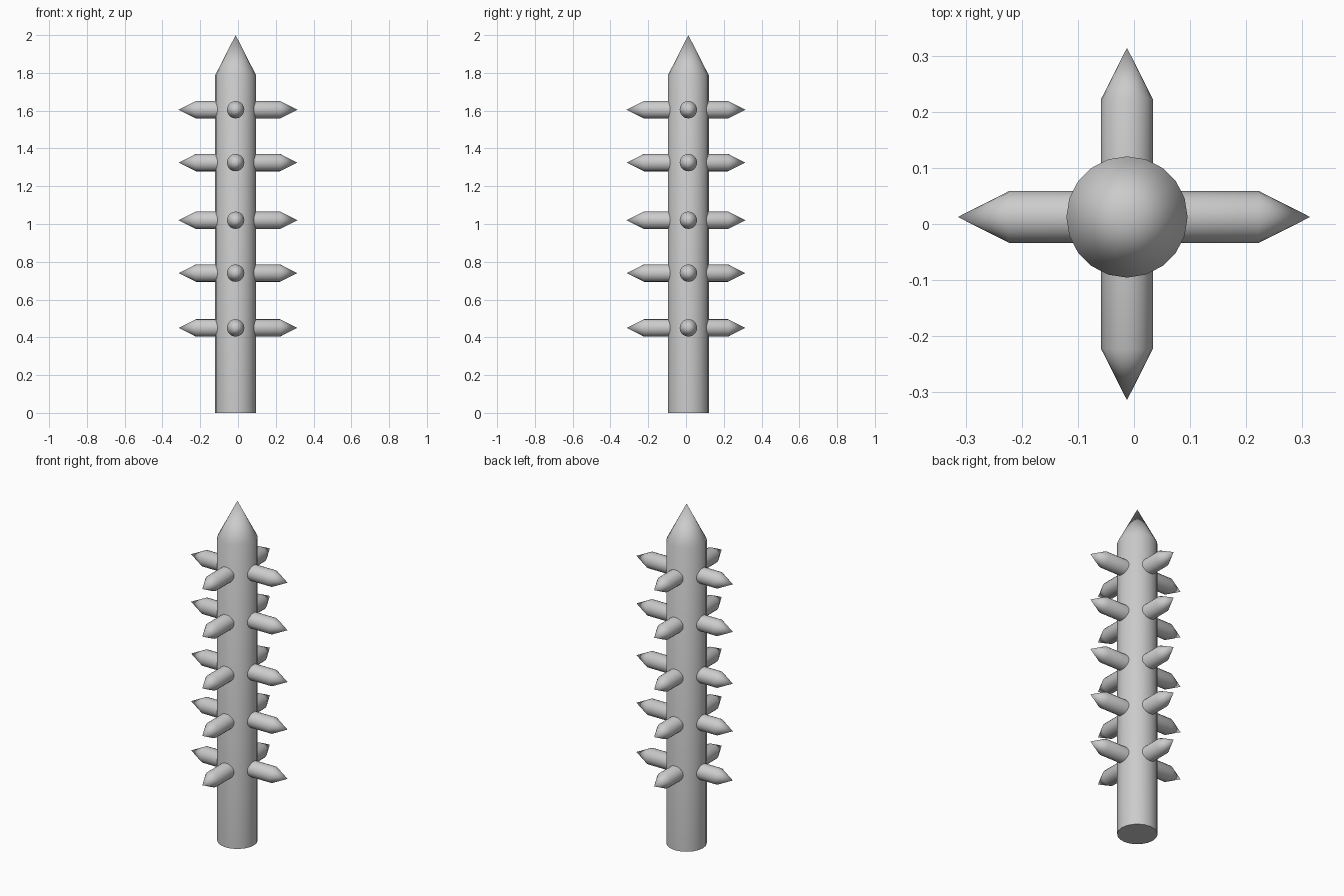
import bpy, bmesh
from math import radians, pi
from mathutils import Matrix, Vector

if "Cube" in bpy.data.objects:
    bpy.data.objects.remove(bpy.data.objects["Cube"])

SIDES = 20
CX, CY = -0.0125, 0.0125          # post axis
LEVELS = (0.45, 0.74, 1.02, 1.325, 1.605)


def lathe(name, profile, matrix):
    """Revolve a (radius, height) profile about z, then place it."""
    bm = bmesh.new()
    verts = [bm.verts.new((r, 0, h)) for r, h in profile]
    edges = [bm.edges.new(pair) for pair in zip(verts, verts[1:])]
    bmesh.ops.spin(bm, geom=verts + edges, cent=(0, 0, 0), axis=(0, 0, 1),
                   angle=2 * pi, steps=SIDES)
    bmesh.ops.remove_doubles(bm, verts=bm.verts, dist=1e-4)
    bmesh.ops.recalc_face_normals(bm, faces=bm.faces)
    bm.transform(matrix)
    mesh = bpy.data.meshes.new(name)
    bm.to_mesh(mesh)
    bm.free()
    obj = bpy.data.objects.new(name, mesh)
    bpy.context.collection.objects.link(obj)
    bpy.ops.object.select_all(action='DESELECT')
    obj.select_set(True)
    bpy.context.view_layer.objects.active = obj
    bpy.ops.object.shade_smooth_by_angle(angle=radians(40))
    return obj


# Pointed post
lathe("post", [(0, 0), (0.108, 0), (0.108, 1.788), (0, 2)],
      Matrix.Translation((CX, CY, 0)))

# Crossed double-ended spikes running through the post
spike = [(0, -0.314), (0.046, -0.223), (0.046, 0.223), (0, 0.314)]
for i, z in enumerate(LEVELS, 1):
    lathe(f"side_spikes_{i}", spike,
          Matrix.Translation((0, CY, z)) @ Matrix.Rotation(pi / 2, 4, 'Y'))
    lathe(f"front_back_spikes_{i}", spike,
          Matrix.Translation((CX, 0, z)) @ Matrix.Rotation(pi / 2, 4, 'X'))
